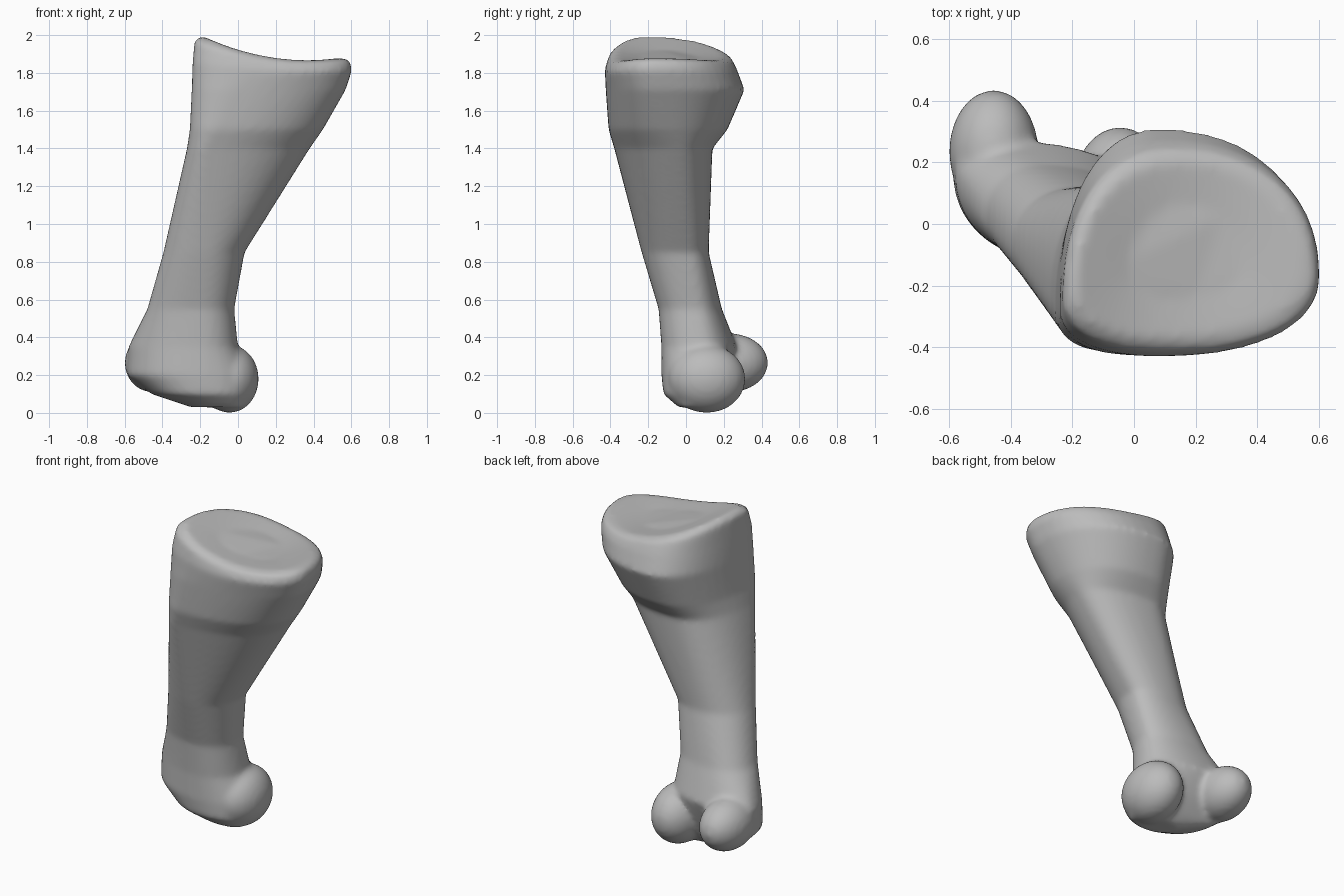
import bpy, bmesh, math
from mathutils import Matrix, Vector

cube = bpy.data.objects.get("Cube")
if cube:
    bpy.data.objects.remove(cube)

mat = bpy.data.materials.new("bone grey")
mat.use_nodes = True
GREY = (0.5, 0.5, 0.5, 1)
mat.diffuse_color = GREY
mat.node_tree.nodes["Principled BSDF"].inputs["Base Color"].default_value = GREY

SIDES = 12  # points per quarter of a section

# Each section: height, tilt share, then its left, front, right and back extremes
SECTIONS = [
    (0.03, 0, (-.25, .08), (-.10, -.04), (.03, .04), (-.08, .12)),
    (0.10, 0, (-.46, .15), (-.17, -.12), (.06, .06), (-.20, .16)),
    (0.20, 0, (-.59, .18), (-.20, -.13), (.07, .08), (-.35, .21)),
    (0.35, 0, (-.58, .17), (-.20, -.13), (.00, .08), (-.40, .27)),
    (0.55, 0, (-.48, .02), (-.20, -.145), (-.02, .05), (-.30, .19)),
    (0.85, 0, (-.395, -.08), (-.18, -.235), (.035, .0), (-.17, .12)),
    (1.40, 0, (-.27, -.24), (-.16, -.38), (.38, -.05), (.0, .14)),
    (1.50, 0, (-.255, -.28), (-.10, -.41), (.45, -.10), (.05, .22)),
    (1.71, 0, (-.245, -.28), (.0, -.425), (.57, -.15), (.08, .31)),
    (1.85, .3, (-.24, -.28), (.1, -.43), (.605, -.17), (.1, .27)),
    (1.96, .8, (-.23, -.24), (.08, -.41), (.59, -.17), (.12, .24)),
    (2.00, 1, (-.19, -.2), (.06, -.37), (.54, -.17), (.15, .2)),
    (1.99, 1, (-.02, -.15), (.1, -.23), (.35, -.14), (.17, .06)),
]


def sag(x):
    """Dished slope of the upper joint surface."""
    d = x + .2
    return -.46 * d + .4 * d * d


def section(left, front, right, back):
    """Rounded closed outline through four extreme points."""
    quarters = ((left, front, 0), (front, right, 1), (right, back, 0), (back, left, 1))
    outline = []
    for a, b, swap in quarters:
        corner = Vector((a[0], b[1])) if not swap else Vector((b[0], a[1]))
        a, b = Vector(a), Vector(b)
        centre = a + b - corner
        for i in range(SIDES):
            t = i / SIDES * math.pi / 2
            outline.append(centre + (a - centre) * math.cos(t) ** .9
                           + (b - centre) * math.sin(t) ** .9)
    return outline


bm = bmesh.new()

# Shaft with the flared upper head
rings = []
for z, tilt, *extremes in SECTIONS:
    rings.append([bm.verts.new((p.x, p.y, z + tilt * sag(p.x)))
                  for p in section(*extremes)])
for low, high in zip(rings, rings[1:]):
    for i in range(len(low)):
        j = (i + 1) % len(low)
        bm.faces.new((low[i], low[j], high[j], high[i]))
bm.faces.new(rings[0][::-1])
bm.faces.new(rings[-1])

# Pair of rounded knuckles at the lower end
for centre, radii in (((-.455, .235, .265), (.145, .2, .155)),
                      ((-.045, .11, .18), (.155, .205, .18))):
    bmesh.ops.create_uvsphere(
        bm, u_segments=32, v_segments=20, radius=1,
        matrix=Matrix.Translation(centre) @ Matrix.Diagonal((*radii, 1)))

mesh = bpy.data.meshes.new("leg_bone")
bm.to_mesh(mesh)
bm.free()
mesh.materials.append(mat)
bone = bpy.data.objects.new("leg_bone", mesh)
bpy.context.collection.objects.link(bone)

# Fuse the parts into one skin and soften the joins
remesh = bone.modifiers.new("fuse", 'REMESH')
remesh.mode = 'VOXEL'
remesh.voxel_size = .016
remesh.use_smooth_shade = True
soften = bone.modifiers.new("soften", 'SMOOTH')
soften.factor = .5
soften.iterations = 8
for poly in mesh.polygons:
    poly.use_smooth = True
